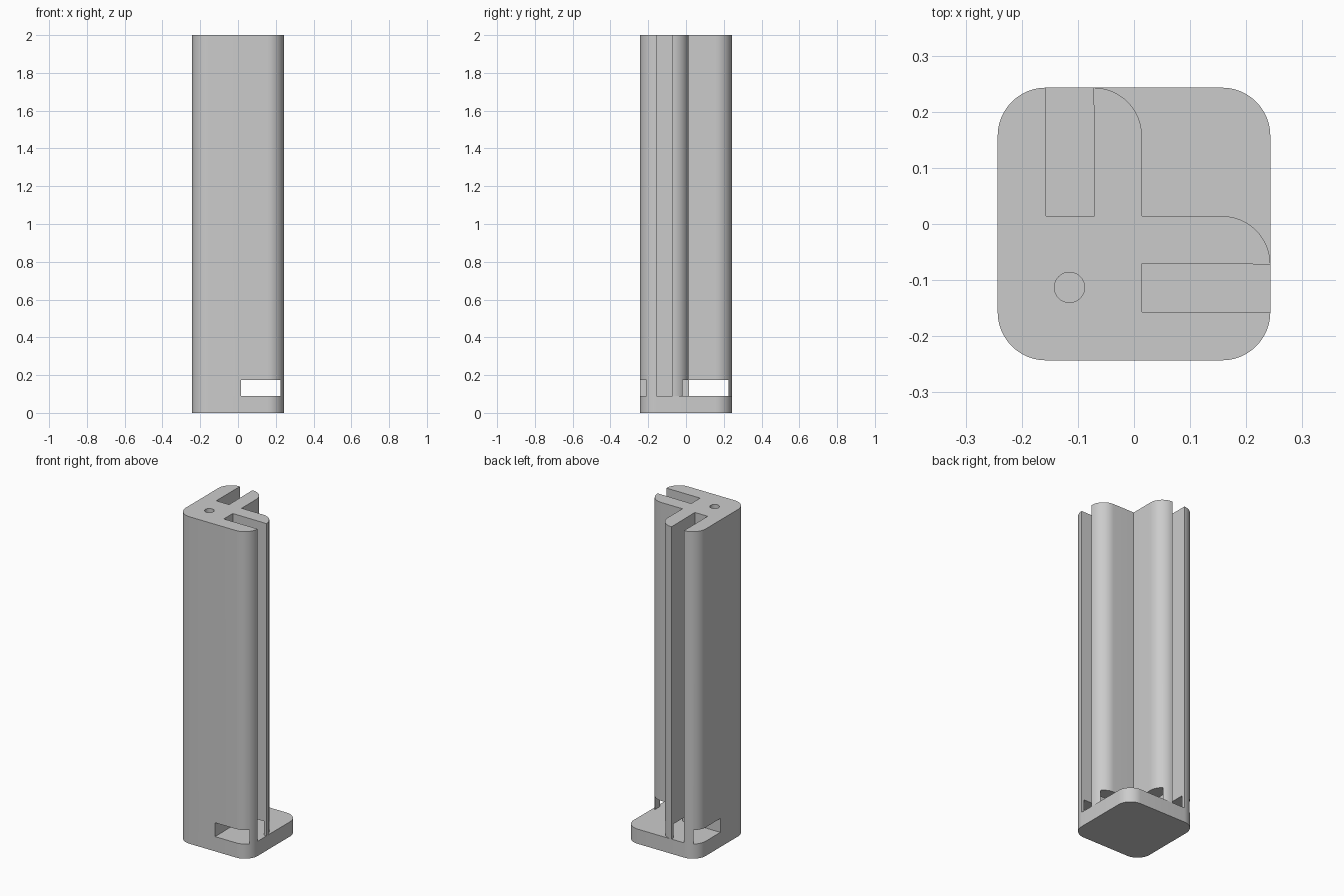
import bpy, bmesh, math

old = bpy.data.objects.get("Cube")
if old:
    bpy.data.objects.remove(old, do_unlink=True)

HALF, RADIUS = 0.243, 0.086     # outer half width and corner rounding
BASE, TOP = 0.09, 2.0           # base plate thickness and full height
INNER = 0.014                   # edge of the open quarter
WALL, FIN = HALF - RADIUS, 0.07  # slot sides

grey = bpy.data.materials.new("plain grey")
grey.use_nodes = True
colour = (0.6, 0.6, 0.6, 1)
grey.diffuse_color = colour
grey.node_tree.nodes["Principled BSDF"].inputs["Base Color"].default_value = colour


def arc(cx, cy, start, end, r=RADIUS, steps=12):
    angles = [math.radians(start + (end - start) * i / steps) for i in range(steps + 1)]
    return [(cx + r * math.cos(a), cy + r * math.sin(a)) for a in angles]


def prism(name, outline, z0, z1):
    bm = bmesh.new()
    face = bm.faces.new([bm.verts.new((x, y, z0)) for x, y in outline])
    out = bmesh.ops.extrude_face_region(bm, geom=[face])
    tops = [v for v in out["geom"] if isinstance(v, bmesh.types.BMVert)]
    bmesh.ops.translate(bm, verts=tops, vec=(0, 0, z1 - z0))
    bmesh.ops.recalc_face_normals(bm, faces=bm.faces)
    mesh = bpy.data.meshes.new(name)
    bm.to_mesh(mesh)
    bm.free()
    mesh.materials.append(grey)
    obj = bpy.data.objects.new(name, mesh)
    bpy.context.collection.objects.link(obj)
    return obj


def swap(points):
    return [(y, x) for x, y in points]


def combine(target, tool, operation):
    mod = target.modifiers.new(operation.lower(), "BOOLEAN")
    mod.operation, mod.solver, mod.object = operation, "EXACT", tool
    bpy.context.view_layer.objects.active = target
    bpy.ops.object.modifier_apply(modifier=mod.name)
    bpy.data.objects.remove(tool, do_unlink=True)


# Column: one half of the section, mirrored over the diagonal
half = [(INNER, INNER)] + arc(INNER - RADIUS, WALL, 0, 90)
half += [(-FIN, INNER), (-WALL, INNER), (-WALL, HALF)]
half += arc(-WALL, WALL, 90, 180)[1:]
half += arc(-WALL, -WALL, 180, 225, steps=6)
column = prism("slotted_column", half + swap(half)[-2:0:-1], BASE, TOP)

# Low windows through the walls and fins, in both directions
low, high = INNER + 0.001, 0.225
window = [(low, -0.4), (high, -0.4), (high, 0.4), (low, 0.4)]
for outline in (window, swap(window)):
    combine(column, prism("window_cutter", outline, 0.04, 0.175), "DIFFERENCE")

# Round hole in the top
hole = prism("hole_cutter", arc(-0.115, -0.113, 0, 360, 0.027, 32)[:-1], 1.6, 2.1)
combine(column, hole, "DIFFERENCE")

# Base plate
corners = [(WALL, WALL, 0), (-WALL, WALL, 90), (-WALL, -WALL, 180), (WALL, -WALL, 270)]
plate = [p for x, y, a in corners for p in arc(x, y, a, a + 90)]
base = prism("base_plate", plate, 0, BASE)

for obj in (column, base):
    bpy.ops.object.select_all(action="DESELECT")
    obj.select_set(True)
    bpy.context.view_layer.objects.active = obj
    bpy.ops.object.shade_smooth_by_angle(angle=math.radians(30))
